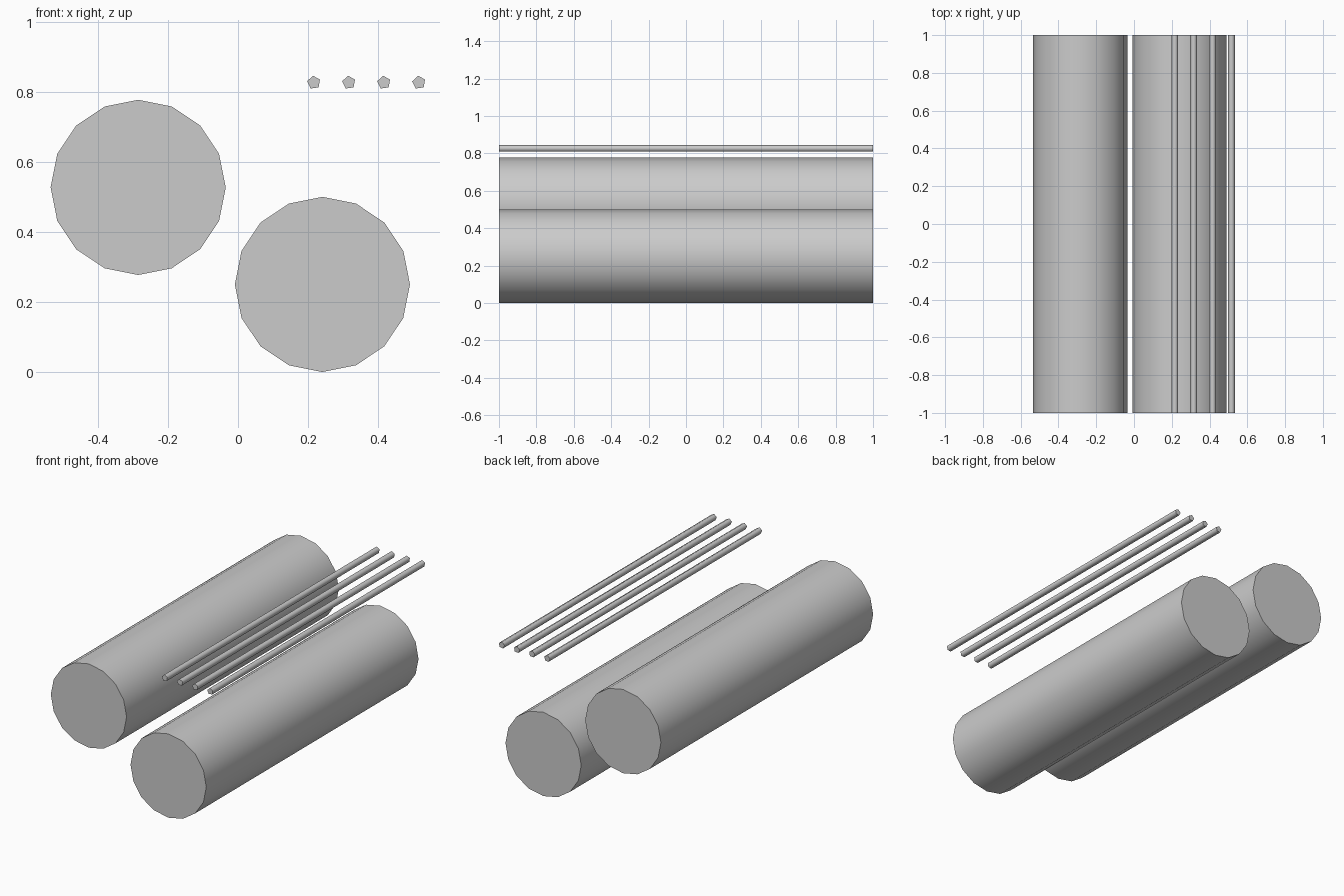
import bpy, bmesh
from math import cos, sin, radians, tau

if "Cube" in bpy.data.objects:
    bpy.data.objects.remove(bpy.data.objects["Cube"])


def bar(name, x, z, radius, sides, start):
    """Capped bar running along y, with a regular polygon section."""
    bm = bmesh.new()
    rings = []
    for y in (-1, 1):
        rings.append([bm.verts.new((x + radius * cos(start + tau * i / sides), y,
                                    z + radius * sin(start + tau * i / sides)))
                      for i in range(sides)])
    front, back = rings
    bm.faces.new(front)
    bm.faces.new(back[::-1])
    for i in range(sides):
        j = (i + 1) % sides
        bm.faces.new((front[i], back[i], back[j], front[j])).smooth = True
    bmesh.ops.recalc_face_normals(bm, faces=bm.faces)
    mesh = bpy.data.meshes.new(name)
    bm.to_mesh(mesh)
    bm.free()
    # round sides smooth, end rims sharp
    obj = bpy.data.objects.new(name, mesh)
    bpy.context.collection.objects.link(obj)
    bpy.ops.object.select_all(action='DESELECT')
    obj.select_set(True)
    bpy.context.view_layer.objects.active = obj
    bpy.ops.object.shade_smooth_by_angle(angle=radians(75))
    return obj


# two thick pipes
bar("lower_pipe", 0.241, 0.25, 0.25, 16, 0)
bar("upper_pipe", -0.285, 0.527, 0.25, 16, 0)

# row of four thin five-sided cables
for k in range(4):
    bar(f"cable_{k + 1}", 0.2165 + 0.1 * k, 0.8265, 0.0195, 5, radians(26))
